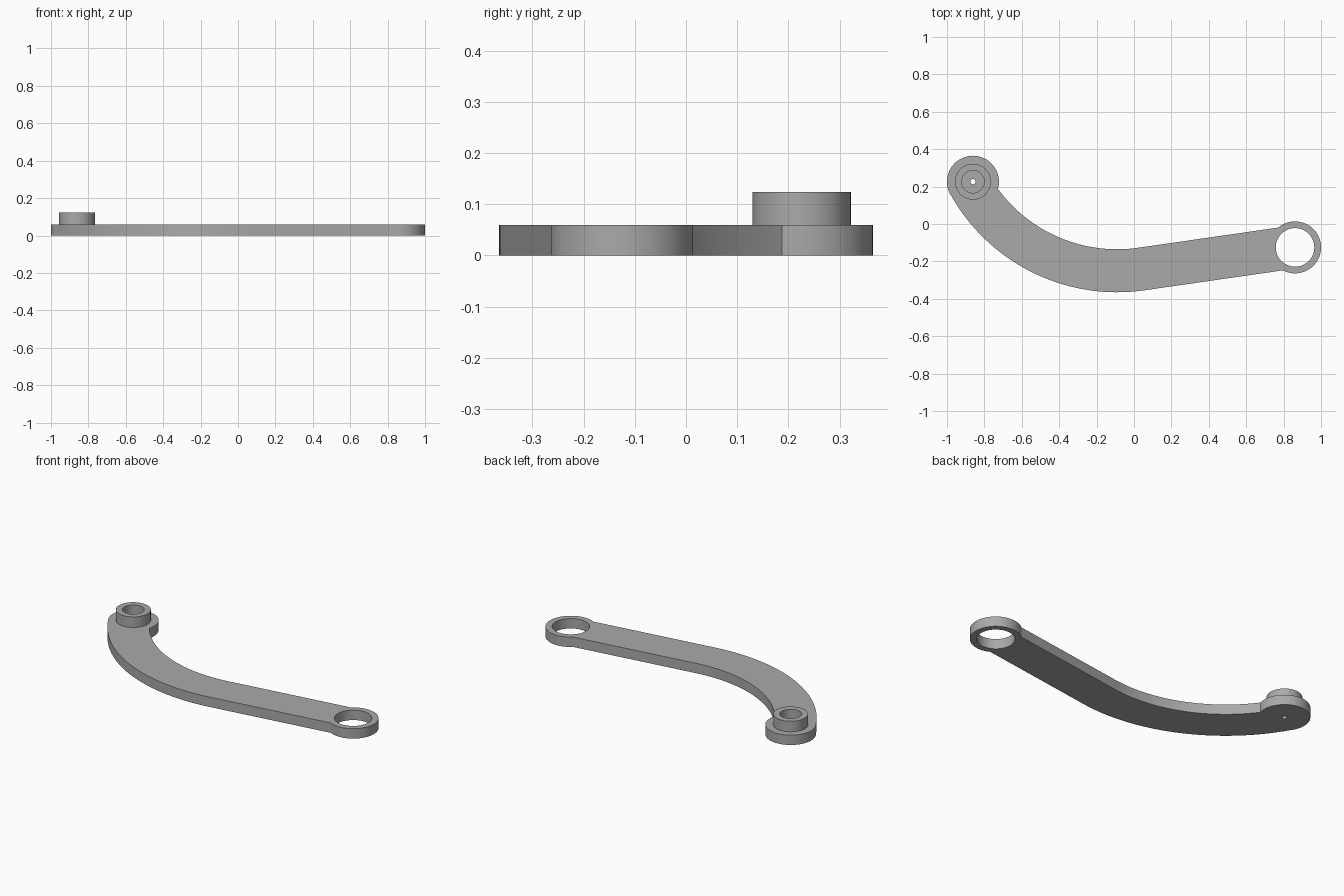
import bpy
import bmesh
from math import sin, cos, radians, atan2, tau
from mathutils import Vector

cube = bpy.data.objects.get("Cube")
if cube:
    bpy.data.objects.remove(cube, do_unlink=True)

grey = bpy.data.materials.new("plain grey")
grey.use_nodes = True
colour = (0.4, 0.4, 0.4, 1)
grey.diffuse_color = colour
grey.node_tree.nodes["Principled BSDF"].inputs["Base Color"].default_value = colour

THICK, STUD_TOP = 0.06, 0.124
PIN = Vector((-0.861, 0.226))       # end with the stud
EYE = Vector((0.861, -0.125))       # end with the open hole
BEND = Vector((-0.09, 0.656))       # centre of the curved part
R_IN, R_OUT = 0.791, 1.021


def prism(name, points, z0, z1):
    """Extrude a flat outline from z0 to z1."""
    bm = bmesh.new()
    face = bm.faces.new([bm.verts.new((p[0], p[1], z0)) for p in points])
    new = bmesh.ops.extrude_face_region(bm, geom=[face])["geom"]
    bmesh.ops.translate(bm, vec=(0, 0, z1 - z0),
                        verts=[v for v in new if isinstance(v, bmesh.types.BMVert)])
    bmesh.ops.recalc_face_normals(bm, faces=bm.faces)
    mesh = bpy.data.meshes.new(name)
    bm.to_mesh(mesh)
    bm.free()
    mesh.materials.append(grey)
    obj = bpy.data.objects.new(name, mesh)
    bpy.context.collection.objects.link(obj)
    return obj


def disc(name, centre, radius, z0, z1, sides=64):
    ring = [centre + radius * Vector((cos(tau * i / sides), sin(tau * i / sides)))
            for i in range(sides)]
    return prism(name, ring, z0, z1)


def combine(target, tool, operation):
    """Apply a boolean and discard the tool."""
    tool.hide_render = True
    mod = target.modifiers.new("combine", 'BOOLEAN')
    mod.operation, mod.solver, mod.object = operation, 'EXACT', tool
    bpy.context.view_layer.objects.active = target
    bpy.ops.object.modifier_apply(modifier=mod.name)
    bpy.data.objects.remove(tool, do_unlink=True)


# Curved bar running tangentially into a straight bar
start = atan2(PIN.y - BEND.y, PIN.x - BEND.x) + tau
end = radians(270 + 8.2)
STEPS = 40


def arc(radius):
    angles = [start + (end - start) * i / STEPS for i in range(STEPS + 1)]
    return [BEND + radius * Vector((cos(a), sin(a))) for a in angles]


inner, outer = arc(R_IN), arc(R_OUT)
run = Vector((-sin(end), cos(end)))
reach = (EYE - outer[-1]).dot(run)
outline = outer + [outer[-1] + run * reach, inner[-1] + run * reach] + inner[::-1]
arm = prism("link_arm", outline, 0, THICK)

# Round ends and the stud
combine(arm, disc("stud_end", PIN, 0.139, 0, THICK), 'UNION')
combine(arm, disc("eye_end", EYE, 0.139, 0, THICK), 'UNION')
combine(arm, disc("stud", PIN, 0.096, THICK / 2, STUD_TOP), 'UNION')

# Openings
combine(arm, disc("eye_hole", EYE, 0.103, -0.1, 0.2), 'DIFFERENCE')
combine(arm, disc("stud_recess", PIN, 0.06, THICK, 0.2), 'DIFFERENCE')
combine(arm, disc("pin_hole", PIN, 0.014, -0.1, 0.2, 24), 'DIFFERENCE')

arm.select_set(True)
bpy.context.view_layer.objects.active = arm
bpy.ops.object.shade_smooth_by_angle(angle=radians(30))
